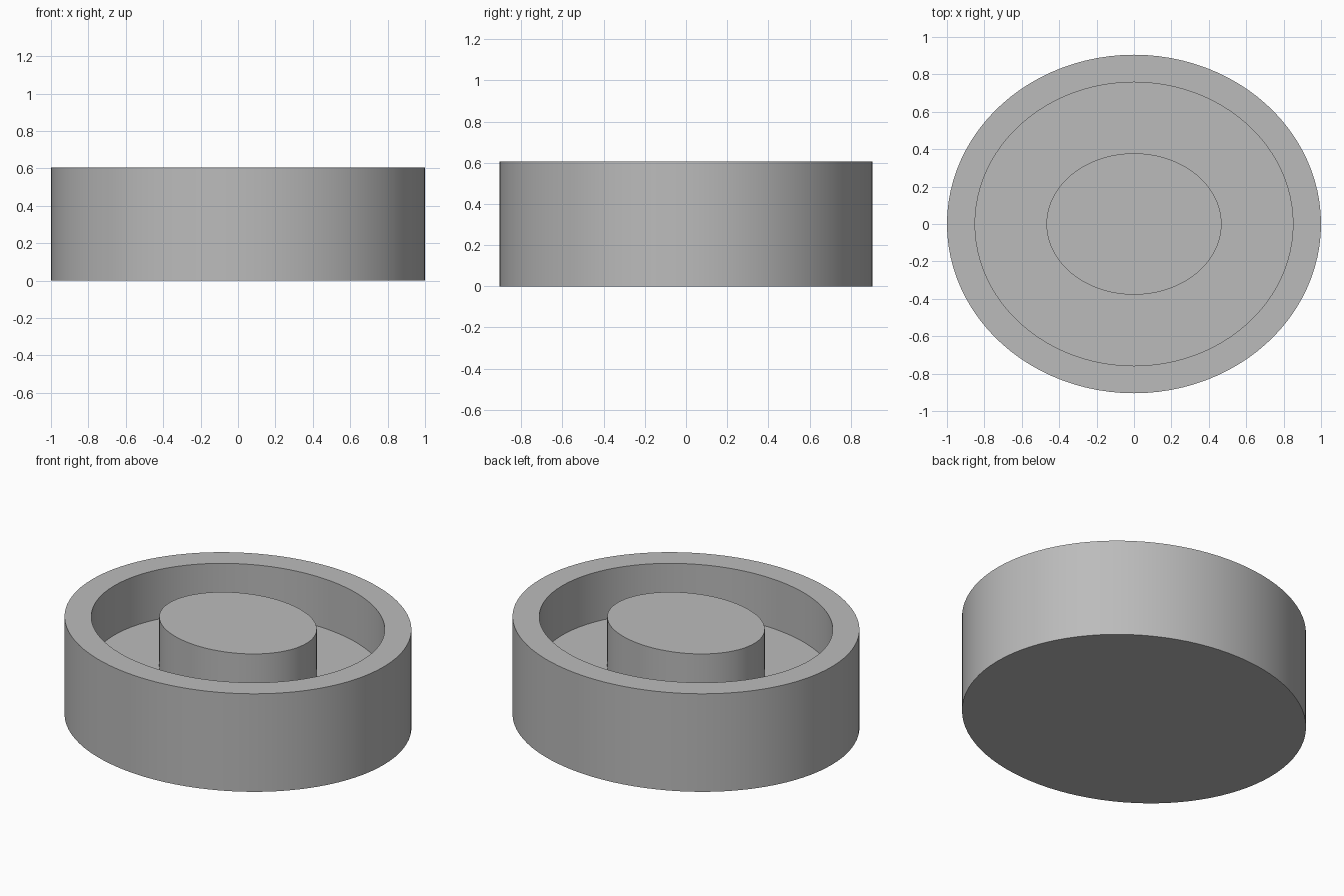
import bpy, bmesh
from math import cos, sin, tau

cube = bpy.data.objects.get("Cube")
if cube:
    bpy.data.objects.remove(cube)

SIDES = 96
HEIGHT = 0.605
FLOOR = 0.30

grey = bpy.data.materials.new("plain grey")
grey.use_nodes = True
colour = (0.5, 0.5, 0.5, 1)
grey.diffuse_color = colour
grey.node_tree.nodes["Principled BSDF"].inputs["Base Color"].default_value = colour

# Oval sections: half width, half depth
OUTER = (1.0, 0.905)
INNER = (0.85, 0.758)
HUB = (0.468, 0.378)


def oval_solid(name, sections):
    """Skin a stack of (oval, height) rings and cap both ends."""
    bm = bmesh.new()
    rings = [[bm.verts.new((a * cos(tau * i / SIDES), b * sin(tau * i / SIDES), z))
              for i in range(SIDES)] for (a, b), z in sections]
    for low, high in zip(rings, rings[1:]):
        for i in range(SIDES):
            j = (i + 1) % SIDES
            bm.faces.new((low[i], low[j], high[j], high[i]))
    bm.faces.new(rings[0][::-1])
    bm.faces.new(rings[-1])
    bmesh.ops.recalc_face_normals(bm, faces=bm.faces)
    mesh = bpy.data.meshes.new(name)
    bm.to_mesh(mesh)
    bm.free()
    mesh.materials.append(grey)
    obj = bpy.data.objects.new(name, mesh)
    bpy.context.collection.objects.link(obj)
    bpy.ops.object.select_all(action="DESELECT")
    obj.select_set(True)
    bpy.context.view_layer.objects.active = obj
    bpy.ops.object.shade_smooth_by_angle()
    return obj


# Base, outer wall, rim, channel and flush central hub in one solid
oval_solid("oval_dish_with_hub", [
    (OUTER, 0), (OUTER, HEIGHT),
    (INNER, HEIGHT), (INNER, FLOOR),
    (HUB, FLOOR), (HUB, HEIGHT),
])
